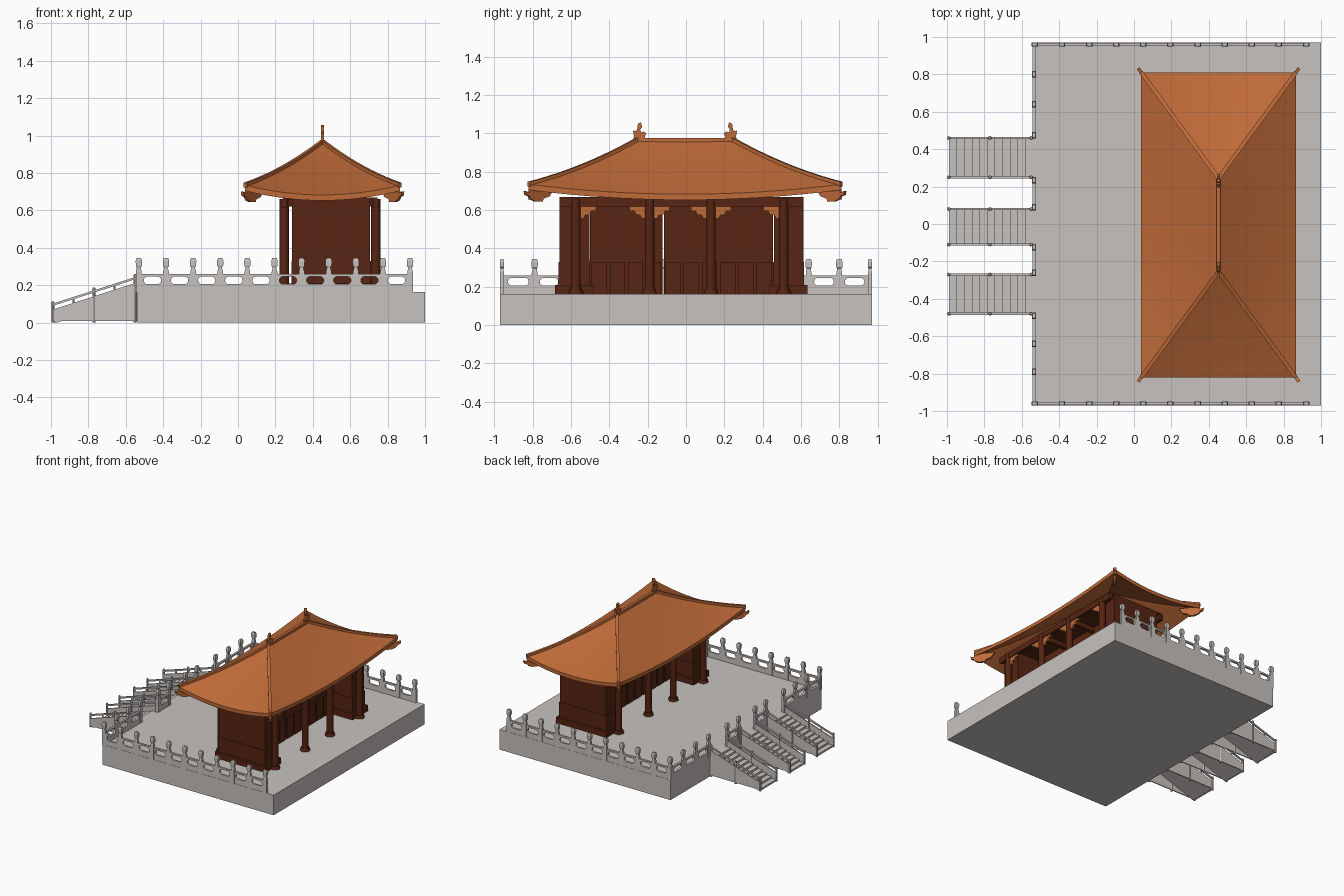
import bpy, bmesh, math
from mathutils import Matrix, Vector

if "Cube" in bpy.data.objects:
    bpy.data.objects.remove(bpy.data.objects["Cube"])

def mat(name, c):
    m = bpy.data.materials.new(name)
    m.diffuse_color = (*c, 1)
    m.use_nodes = True
    m.node_tree.nodes["Principled BSDF"].inputs["Base Color"].default_value = m.diffuse_color
    return m

STONE = mat("pale_stone", (0.57, 0.54, 0.52))
WOOD = mat("dark_red_wood", (0.095, 0.018, 0.006))
TILE = mat("orange_tile", (0.52, 0.145, 0.04))

def finish(name, bm, m, smooth=False):
    bmesh.ops.recalc_face_normals(bm, faces=bm.faces)
    me = bpy.data.meshes.new(name)
    bm.to_mesh(me)
    bm.free()
    me.materials.append(m)
    ob = bpy.data.objects.new(name, me)
    bpy.context.collection.objects.link(ob)
    if smooth:
        bpy.context.view_layer.objects.active = ob
        ob.select_set(True)
        bpy.ops.object.shade_smooth_by_angle(angle=math.radians(30))
        ob.select_set(False)
    return ob

def box(bm, x0, x1, y0, y1, z0, z1):
    M = Matrix.Translation(((x0+x1)/2, (y0+y1)/2, (z0+z1)/2)) @ Matrix.Diagonal((x1-x0, y1-y0, z1-z0, 1))
    bmesh.ops.create_cube(bm, size=1, matrix=M)

def cyl(bm, x, y, z0, z1, r, n=12, r2=None):
    bmesh.ops.create_cone(bm, cap_ends=True, segments=n, radius1=r, radius2=r2 or r, depth=z1-z0,
                          matrix=Matrix.Translation((x, y, (z0+z1)/2)))

def plate(bm, loops, thick, origin, u):
    """Flat outline (with holes) in the u/z plane, given a thickness."""
    edges, verts = [], []
    for lp in loops:
        vs = [bm.verts.new((a, b, -thick/2)) for a, b in lp]
        edges += [bm.edges.new((vs[i], vs[i-1])) for i in range(len(vs))]
        verts += vs
    r = bmesh.ops.triangle_fill(bm, use_beauty=True, edges=edges, normal=(0, 0, 1))
    faces = [g for g in r["geom"] if isinstance(g, bmesh.types.BMFace)]
    e = bmesh.ops.extrude_face_region(bm, geom=faces, use_keep_orig=True)
    new = [g for g in e["geom"] if isinstance(g, bmesh.types.BMVert)]
    bmesh.ops.translate(bm, verts=new, vec=(0, 0, thick))
    u = Vector((u[0], u[1], 0)).normalized()
    w = u.cross(Vector((0, 0, 1)))
    M = Matrix(((u.x, 0, w.x, origin[0]), (u.y, 0, w.y, origin[1]), (0, 1, 0, origin[2]), (0, 0, 0, 1)))
    bmesh.ops.transform(bm, matrix=M, verts=verts + new)

def loft(bm, x, y, sections):
    """Stack of rectangles (z, half x, half y)."""
    rings = [[bm.verts.new((x+a*hx, y+b*hy, z)) for a, b in ((-1, -1), (1, -1), (1, 1), (-1, 1))]
             for z, hx, hy in sections]
    for p, q in zip(rings, rings[1:]):
        for i in range(4):
            bm.faces.new((p[i], p[i-1], q[i-1], q[i]))
    bm.faces.new(rings[0])
    bm.faces.new(rings[-1])

# Terrace
TOP = 0.163
bm = bmesh.new()
box(bm, -0.54, 1.0, -0.97, 0.97, 0, TOP)
finish("terrace", bm, STONE)

# Balustrade: posts with carved heads, panels pierced by an oval
posts, panels = bmesh.new(), bmesh.new()

def post(x, y, a, b):
    loft(posts, x, y, [(0.16, a, b), (0.272, a, b), (0.295, a*.6, b*.75), (0.302, a*1.05, b*1.05),
                       (0.33, a*1.15, b*1.15), (0.345, a*.8, b*.8)])

def panel(p, q):
    p, q = Vector(p), Vector(q)
    h = (q-p).length/2
    c = (p+q)/2
    r, s = 0.021, h*0.64-0.021
    oval = [((s if math.cos(t) > 0 else -s)+r*math.cos(t), 0.066+r*math.sin(t))
            for t in [(i+.5)*math.pi/8 for i in range(16)]]
    outer = [(-h, 0), (h, 0), (h, 0.1), (-h, 0.1)]
    plate(panels, [outer, oval], 0.016, (c.x, c.y, 0.16), q-p)

xs = [-0.53+0.145*i for i in range(11)]
for y in (-0.96, 0.96):
    for x in xs:
        post(x, y, 0.015, 0.01)
    for a, b in zip(xs, xs[1:]):
        panel((a, y), (b, y))
for run in ((-0.96, -0.79, -0.64, -0.49), (-0.26, -0.125), (0.09, 0.235), (0.475, 0.64, 0.80, 0.96)):
    for y in run:
        if abs(y) < 0.95:
            post(-0.535, y, 0.01, 0.015)
    for a, b in zip(run, run[1:]):
        panel((-0.535, a), (-0.535, b))
finish("balustrade_posts", posts, STONE)
finish("balustrade_panels", panels, STONE)

# Three flights of stairs with side walls and handrails
steps, rails = bmesh.new(), bmesh.new()
N = 11
for y0, y1 in ((-0.48, -0.27), (-0.11, 0.08), (0.25, 0.46)):
    up = []
    for i in range(N):
        x = -0.99+0.45*i/N
        up += [(x, TOP*i/N), (x, TOP*(i+1)/N)]
    up.append((-0.54, TOP))
    low = [(-0.54, TOP-0.02), (-0.97, 0)]
    plate(steps, [up+low], y1-y0, (0, (y0+y1)/2, 0), (1, 0))
    for y in (y0, y1):
        plate(rails, [[(-0.99, 0.01), (-0.54, 0.01), (-0.54, 0.215), (-0.99, 0.07)]], 0.008, (0, y, 0), (1, 0))
        plate(rails, [[(-0.99, 0.09), (-0.54, 0.235), (-0.54, 0.247), (-0.99, 0.102)]], 0.012, (0, y, 0), (1, 0))
        for x, z in ((-0.99, 0.10), (-0.77, 0.175), (-0.55, 0.245)):
            cyl(rails, x, y, 0, z, 0.008, 8)
            cyl(rails, x, y, z, z+0.014, 0.01, 8, 0.006)
        for x, z in ((-0.88, 0.105), (-0.66, 0.176)):
            cyl(rails, x, y, z, z+0.03, 0.006, 6)
finish("stair_steps", steps, STONE)
finish("stair_rails", rails, STONE)

# Hall: solid end walls with plinths, a middle wall, columns and beams
XC, YC = 0.495, -0.022
bm = bmesh.new()
for y0, y1 in ((-0.665, -0.50), (0.455, 0.617)):
    box(bm, 0.29, 0.705, y0+0.004, y1-0.004, TOP, 0.66)
    box(bm, 0.285, 0.71, y0, y1, TOP, 0.33)
    box(bm, 0.27, 0.725, y0-0.018, y1+0.018, TOP, 0.21)
finish("end_walls", bm, WOOD)

bm = bmesh.new()
for y0, y1 in ((-0.50, -0.123), (-0.115, 0.455)):
    box(bm, 0.485, 0.51, y0, y1, TOP, 0.66)
    n = round((y1-y0)/0.095)
    for i in range(n):
        a, b = y0+(y1-y0)*i/n, y0+(y1-y0)*(i+1)/n
        box(bm, 0.477, 0.518, a+0.008, b-0.008, TOP, 0.33)
finish("middle_wall", bm, WOOD)

COLS = (-0.575, -0.19, 0.13, 0.51)
bm = bmesh.new()
for x in (0.247, 0.737):
    for y in COLS:
        cyl(bm, x, y, TOP, 0.66, 0.025, 16)
        cyl(bm, x, y, TOP, TOP+0.025, 0.038, 16, 0.032)
finish("columns", bm, WOOD, True)

bm = bmesh.new()
for x in (0.247, 0.737):
    box(bm, x-0.015, x+0.015, -0.66, 0.612, 0.615, 0.662)
for y in COLS:
    box(bm, 0.247, 0.737, y-0.015, y+0.015, 0.62, 0.662)
box(bm, 0.24, 0.745, -0.66, 0.612, 0.658, 0.668)
finish("beams", bm, WOOD)

# Stepped brackets beside the columns
bm = bmesh.new()
prof = [(0.02, 0.615), (0.105, 0.615), (0.105, 0.595), (0.08, 0.595), (0.07, 0.575), (0.05, 0.575),
        (0.04, 0.555), (0.02, 0.555)]
for x in (0.247, 0.737):
    for i, y in enumerate(COLS):
        for s in (-1, 1):
            if (i, s) not in ((0, -1), (3, 1)):
                plate(bm, [prof], 0.016, (x, y, 0), (0, s))
finish("column_brackets", bm, TILE)

# Hipped roof: four curved slopes with lifted corners
RX, RY, HX, HY, RIDGE = 0.452, -0.005, 0.414, 0.816, 0.25

def hip(t):
    return 0.965-0.23*(1.38*t-0.38*t*t)

def slope_pt(side, t, s):
    z = hip(t)-0.052*t*t*(1-s*s)
    hx, hy = HX*t, RIDGE+(HY-RIDGE)*t
    if side < 2:
        return (RX+(1-2*side)*hx, RY+s*hy, z)
    return (RX+s*hx, RY+(5-2*side)*hy, z)

bm = bmesh.new()
T, S = 10, 16
for side in range(4):
    g = [[bm.verts.new(slope_pt(side, i/T, 2*j/S-1)) for j in range(S+1)] for i in range(T+1)]
    for i in range(T):
        for j in range(S):
            bm.faces.new((g[i][j], g[i+1][j], g[i+1][j+1], g[i][j+1]))
bmesh.ops.remove_doubles(bm, verts=bm.verts, dist=1e-5)
bmesh.ops.recalc_face_normals(bm, faces=bm.faces)
e = bmesh.ops.extrude_face_region(bm, geom=bm.faces[:], use_keep_orig=True)
bmesh.ops.translate(bm, verts=[v for v in e["geom"] if isinstance(v, bmesh.types.BMVert)], vec=(0, 0, -0.03))
finish("roof", bm, TILE, True)

# Ridge bar, hip ridges, and curled beams under the corners
bm = bmesh.new()
box(bm, RX-0.011, RX+0.011, RY-RIDGE, RY+RIDGE, 0.94, 0.977)
length = math.hypot(HX, HY-RIDGE)
for sx in (-1, 1):
    for sy in (-1, 1):
        d = (sx*HX, sy*(HY-RIDGE))
        line = [(length*i/T, hip(i/T)) for i in range(T+1)]
        plate(bm, [[(a, z+0.013) for a, z in line]+[(a, z-0.012) for a, z in reversed(line)]],
              0.022, (RX, RY+sy*RIDGE, 0), d)
        curl = [(-0.16, 0.715), (-0.13, 0.672), (-0.09, 0.66), (-0.085, 0.645), (-0.04, 0.645), (-0.01, 0.657),
                (0.0, 0.672), (0.022, 0.68), (0.027, 0.7), (0.0, 0.692), (-0.02, 0.715)]
        plate(bm, [curl], 0.018, (RX+sx*HX, RY+sy*HY, 0), d)
finish("roof_ridges", bm, TILE)

# Tail-shaped ornaments at the ridge ends
bm = bmesh.new()
fin = [(-0.035, 0.955), (0.03, 0.955), (0.028, 0.985), (0.036, 1.0), (0.022, 1.01), (0.008, 1.005), (0.004, 1.02),
       (0.014, 1.035), (0.008, 1.058), (-0.008, 1.05), (-0.012, 1.02), (-0.022, 1.012), (-0.034, 1.015), (-0.028, 0.985)]
for s in (-1, 1):
    plate(bm, [fin], 0.016, (RX, RY+s*(RIDGE-0.012), 0), (0, -s))
finish("ridge_ornaments", bm, TILE)
